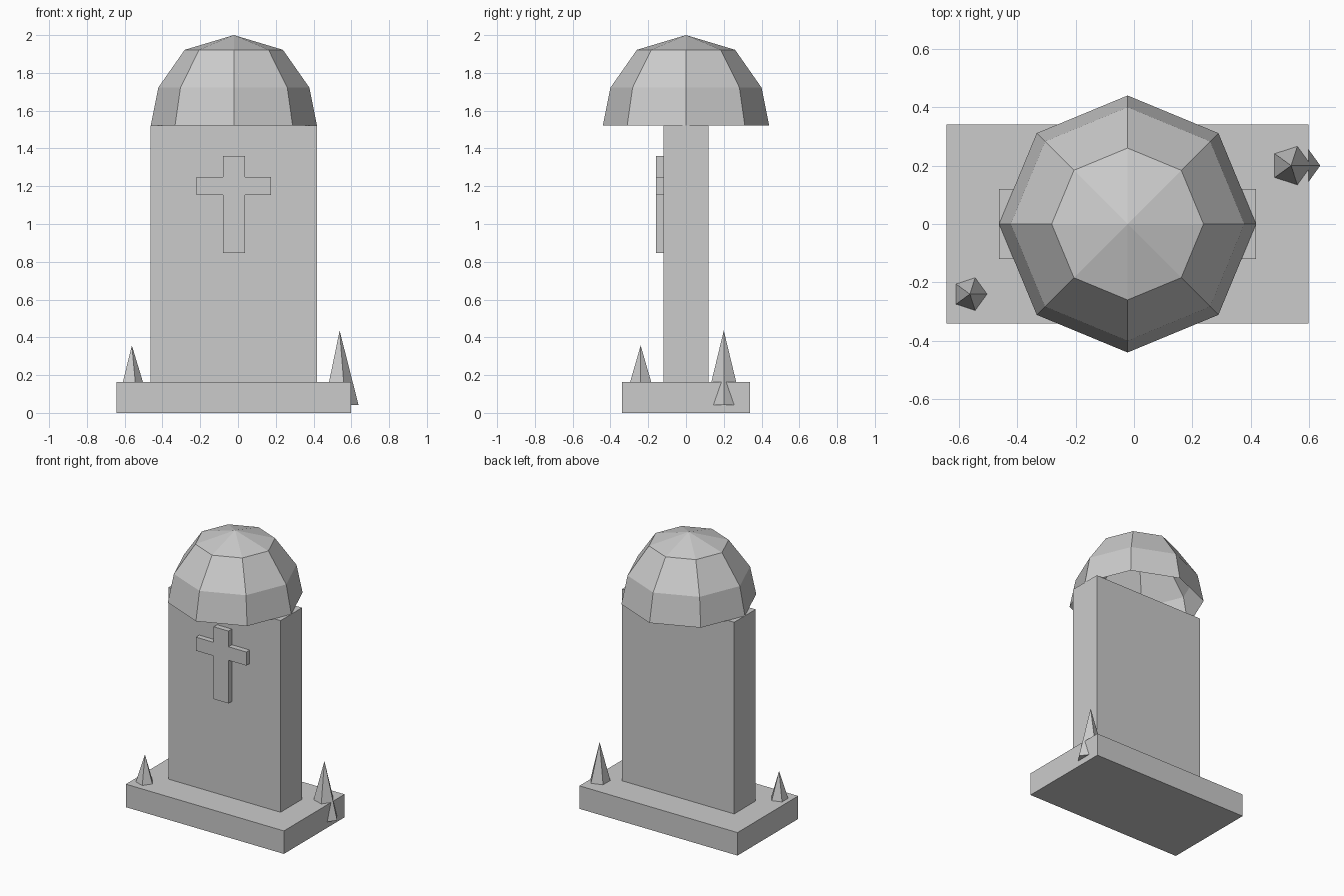
import bpy
import bmesh
from math import cos, sin, tau

if "Cube" in bpy.data.objects:
    bpy.data.objects.remove(bpy.data.objects["Cube"], do_unlink=True)

# One stone colour for everything
GREY = (0.6, 0.6, 0.6, 1)
stone = bpy.data.materials.new("grey_stone")
stone.use_nodes = True
stone.diffuse_color = GREY
stone.node_tree.nodes["Principled BSDF"].inputs["Base Color"].default_value = GREY

CX = -0.022  # middle of the monument


def finish(name, bm):
    bmesh.ops.recalc_face_normals(bm, faces=bm.faces)
    mesh = bpy.data.meshes.new(name)
    bm.to_mesh(mesh)
    bm.free()
    mesh.materials.append(stone)
    obj = bpy.data.objects.new(name, mesh)
    bpy.context.collection.objects.link(obj)
    return obj


def box(name, half_x, half_y, z0, z1):
    bm = bmesh.new()
    bmesh.ops.create_cube(bm, size=1)
    for v in bm.verts:
        v.co = (CX + v.co.x * 2 * half_x, v.co.y * 2 * half_y,
                z0 + (v.co.z + 0.5) * (z1 - z0))
    return finish(name, bm)


def spike(name, x, y, z0, z1, radius):
    bm = bmesh.new()
    tip = bm.verts.new((x, y, z1))
    ring = [bm.verts.new((x + radius * cos(tau * i / 5), y + radius * sin(tau * i / 5), z0))
            for i in range(5)]
    bm.faces.new(ring)
    for i in range(5):
        bm.faces.new((ring[i], ring[(i + 1) % 5], tip))
    return finish(name, bm)


def dome(name, profile, top, sides=8):
    """Open-bottomed shell swept from (radius, height) pairs."""
    bm = bmesh.new()
    rings = [[bm.verts.new((CX + r * cos(tau * i / sides), r * sin(tau * i / sides), z))
              for i in range(sides)] for r, z in profile]
    tip = bm.verts.new((CX, 0, top))
    for i in range(sides):
        j = (i + 1) % sides
        for low, high in zip(rings, rings[1:]):
            bm.faces.new((low[i], low[j], high[j], high[i]))
        bm.faces.new((rings[-1][i], rings[-1][j], tip))
    return finish(name, bm)


def cross(name, y0, y1):
    """Cross outline, mirrored about the middle and extruded."""
    stem, arm = 0.058, 0.198
    half = [(stem, 0.847), (stem, 1.153), (arm, 1.153),
            (arm, 1.249), (stem, 1.249), (stem, 1.36)]
    outline = half + [(-x, z) for x, z in reversed(half)]
    bm = bmesh.new()
    face = bm.faces.new([bm.verts.new((CX + x, y0, z)) for x, z in outline])
    side = bmesh.ops.extrude_face_region(bm, geom=[face])
    for v in side["geom"]:
        if isinstance(v, bmesh.types.BMVert):
            v.co.y = y1
    if not face.is_valid or len(bm.faces) < len(outline) + 2:
        bm.faces.new([v for v in bm.verts if v.co.y == y0])
    return finish(name, bm)


# Plinth and upright slab
box("plinth", 0.62, 0.34, 0, 0.163)
box("headstone_slab", 0.44, 0.12, 0.163, 1.522)

# Faceted cap, open underneath
dome("domed_cap", [(0.44, 1.522), (0.4, 1.722), (0.26, 1.922)], 2.0)

# Raised cross on the front
cross("front_cross", -0.158, -0.118)

# Spikes sunk into the plinth
spike("left_back_spike", 0.538, 0.2, 0.042, 0.436, 0.1)
spike("right_front_spike", -0.562, -0.24, 0.06, 0.357, 0.09)
